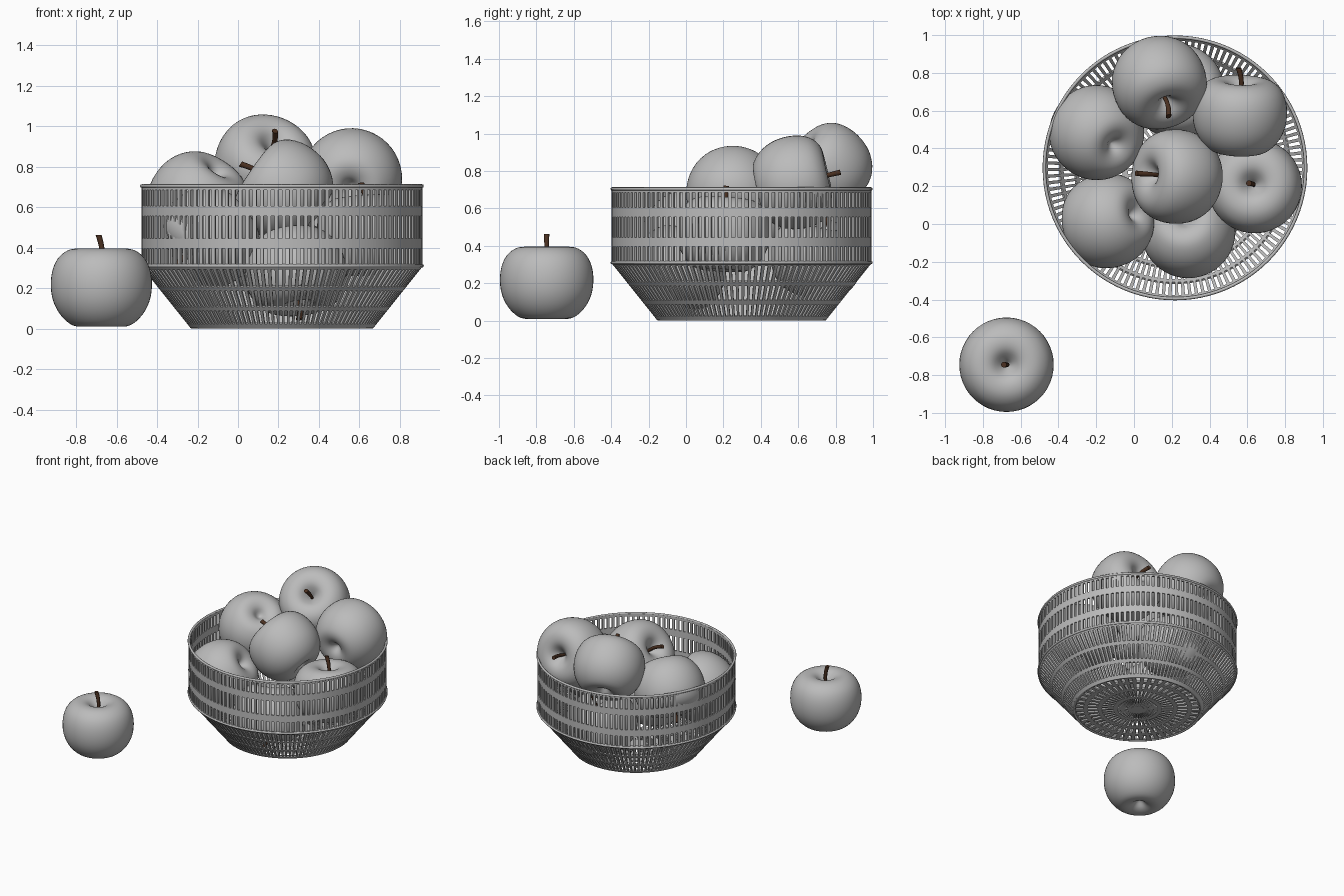
import bpy, bmesh, math
from mathutils import Vector

if "Cube" in bpy.data.objects:
    bpy.data.objects.remove(bpy.data.objects["Cube"])


def material(name, rgb):
    m = bpy.data.materials.new(name)
    m.diffuse_color = (*rgb, 1)
    m.use_nodes = True
    m.node_tree.nodes["Principled BSDF"].inputs["Base Color"].default_value = m.diffuse_color
    return m


GREY = material("soft_grey", (0.5, 0.5, 0.5))
BROWN = material("stem_brown", (0.07, 0.03, 0.015))
CX, CY = 0.217, 0.297          # basket axis


def finish(bm, name, mat):
    me = bpy.data.meshes.new(name)
    bm.to_mesh(me)
    bm.free()
    me.materials.append(mat)
    return me


def place(name, me, loc=(0, 0, 0), rot=None):
    ob = bpy.data.objects.new(name, me)
    bpy.context.collection.objects.link(ob)
    ob.location = loc
    if rot:
        ob.rotation_mode = 'QUATERNION'
        ob.rotation_quaternion = rot
    return ob


def lathe(bm, profile, n, skip=lambda row, col: False):
    """Revolve (r, z) points; skip(row, col) leaves a face out."""
    rings = []
    for r, z in profile:
        if r < 1e-6:
            rings.append([bm.verts.new((0, 0, z))] * n)
        else:
            rings.append([bm.verts.new((r * math.cos(math.tau * i / n),
                                        r * math.sin(math.tau * i / n), z)) for i in range(n)])
    for j in range(len(rings) - 1):
        a, b = rings[j], rings[j + 1]
        for i in range(n):
            if skip(j, i):
                continue
            k = (i + 1) % n
            quad = [a[i], a[k], b[k], b[i]]
            bm.faces.new(list(dict.fromkeys(quad)))


def smooth_points(pts, steps=3):
    """Catmull-Rom curve through the points."""
    p = [Vector(q) for q in pts]
    p = [2 * p[0] - p[1]] + p + [2 * p[-1] - p[-2]]
    out = []
    for a, b, c, d in zip(p, p[1:], p[2:], p[3:]):
        for s in range(steps):
            t = s / steps
            out.append(0.5 * (2 * b + (c - a) * t + (2 * a - 5 * b + 4 * c - d) * t * t
                              + (3 * b - a - 3 * c + d) * t ** 3))
    return out + [p[-2]]


# Basket: slotted shells, every odd row is pierced on every second column
def slotted(name, profile, slots, thickness, offset):
    bm = bmesh.new()
    lathe(bm, profile, slots * 2, lambda row, col: row % 2 == 1 and col % 2 == 1)
    bmesh.ops.recalc_face_normals(bm, faces=bm.faces[:])
    ob = place(name, finish(bm, name, GREY), (CX, CY, 0))
    mod = ob.modifiers.new("thickness", 'SOLIDIFY')
    mod.thickness, mod.offset = thickness, offset


def cone(z):
    return 0.45 + (z - 0.01) * 0.24 / 0.30, z


slotted("basket_upper_wall", [(0.688, z) for z in
        (0.305, 0.32, 0.395, 0.445, 0.555, 0.605, 0.685, 0.705)], 120, 0.012, 0)
slotted("basket_lower_wall", [cone(z) for z in
        (0.01, 0.025, 0.09, 0.11, 0.19, 0.21, 0.295, 0.31)], 120, 0.012, 0)
slotted("basket_base", [(r, 0.012) for r in
        (0.04, 0.07, 0.14, 0.17, 0.25, 0.28, 0.35, 0.38, 0.43, 0.45)], 48, 0.012, 0)


# Basket rings and the small hub in the base
def ring(name, radius, z, thick):
    bm = bmesh.new()
    loop = [(radius + thick * math.cos(a), z + thick * math.sin(a))
            for a in [math.tau * i / 8 for i in range(9)]]
    lathe(bm, loop, 96)
    bmesh.ops.remove_doubles(bm, verts=bm.verts[:], dist=1e-5)
    bmesh.ops.recalc_face_normals(bm, faces=bm.faces[:])
    for f in bm.faces:
        f.smooth = True
    place(name, finish(bm, name, GREY), (CX, CY, 0))


ring("basket_top_rim", 0.692, 0.704, 0.009)
ring("basket_middle_ring", 0.692, 0.31, 0.009)
ring("basket_foot_ring", 0.446, 0.010, 0.010)
bm = bmesh.new()
lathe(bm, [(0, 0.004), (0.045, 0.004), (0.045, 0.018), (0, 0.018)], 32)
bmesh.ops.recalc_face_normals(bm, faces=bm.faces[:])
place("basket_base_hub", finish(bm, "basket_base_hub", GREY), (CX, CY, 0))

# Apple body, centred on its origin with the stem end along +z
bm = bmesh.new()
lathe(bm, smooth_points([(0, -0.135), (0.02, -0.145), (0.055, -0.178), (0.105, -0.192),
                         (0.155, -0.178), (0.205, -0.13), (0.238, -0.065), (0.25, 0.01),
                         (0.242, 0.085), (0.215, 0.145), (0.17, 0.183), (0.12, 0.194),
                         (0.075, 0.182), (0.035, 0.145), (0.012, 0.115), (0, 0.11)]), 48)
bmesh.ops.recalc_face_normals(bm, faces=bm.faces[:])
for f in bm.faces:
    f.smooth = True
APPLE = finish(bm, "apple", GREY)

# Stem: bent tapered tube with closed ends
bm = bmesh.new()
path = smooth_points([(0, 0, 0.10), (0.004, 0, 0.16), (0, 0, 0.21), (-0.014, 0, 0.262)])
rings = []
for i, p in enumerate(path):
    r = 0.010 + 0.005 * i / (len(path) - 1)
    rings.append([bm.verts.new((p.x + r * math.cos(math.tau * k / 10),
                                r * math.sin(math.tau * k / 10), p.z)) for k in range(10)])
for a, b in zip(rings, rings[1:]):
    for k in range(10):
        bm.faces.new((a[k], a[(k + 1) % 10], b[(k + 1) % 10], b[k])).smooth = True
bm.faces.new(rings[0][::-1])
bm.faces.new(rings[-1])
STEM = finish(bm, "stem", BROWN)

# Apples: centre and direction of the stem end
apples = [
    ("outside", (-0.675, -0.745, 0.201), (0, 0, 1)),
    ("top_back", (0.13, 0.757, 0.80), (0.25, -0.70, 0.65)),
    ("top_right", (0.56, 0.57, 0.735), (0.03, 0.97, 0.22)),
    ("top_middle", (0.235, 0.25, 0.675), (-0.82, 0.07, 0.57)),
    ("top_left", (-0.19, 0.478, 0.64), (-0.50, 0.35, -0.80)),
    ("front_left", (-0.13, 0.02, 0.46), (-0.75, -0.20, -0.60)),
    ("front", (0.285, -0.03, 0.29), (0.1, -0.3, -0.9)),
    ("right", (0.64, 0.20, 0.46), (-0.07, 0.06, 1)),
    ("low_back", (0.225, 0.70, 0.33), (0.2, 0.2, 0.9)),
]
for label, loc, axis in apples:
    q = Vector((0, 0, 1)).rotation_difference(Vector(axis).normalized())
    place("apple_" + label, APPLE, loc, q)
    place("stem_" + label, STEM, loc, q)
